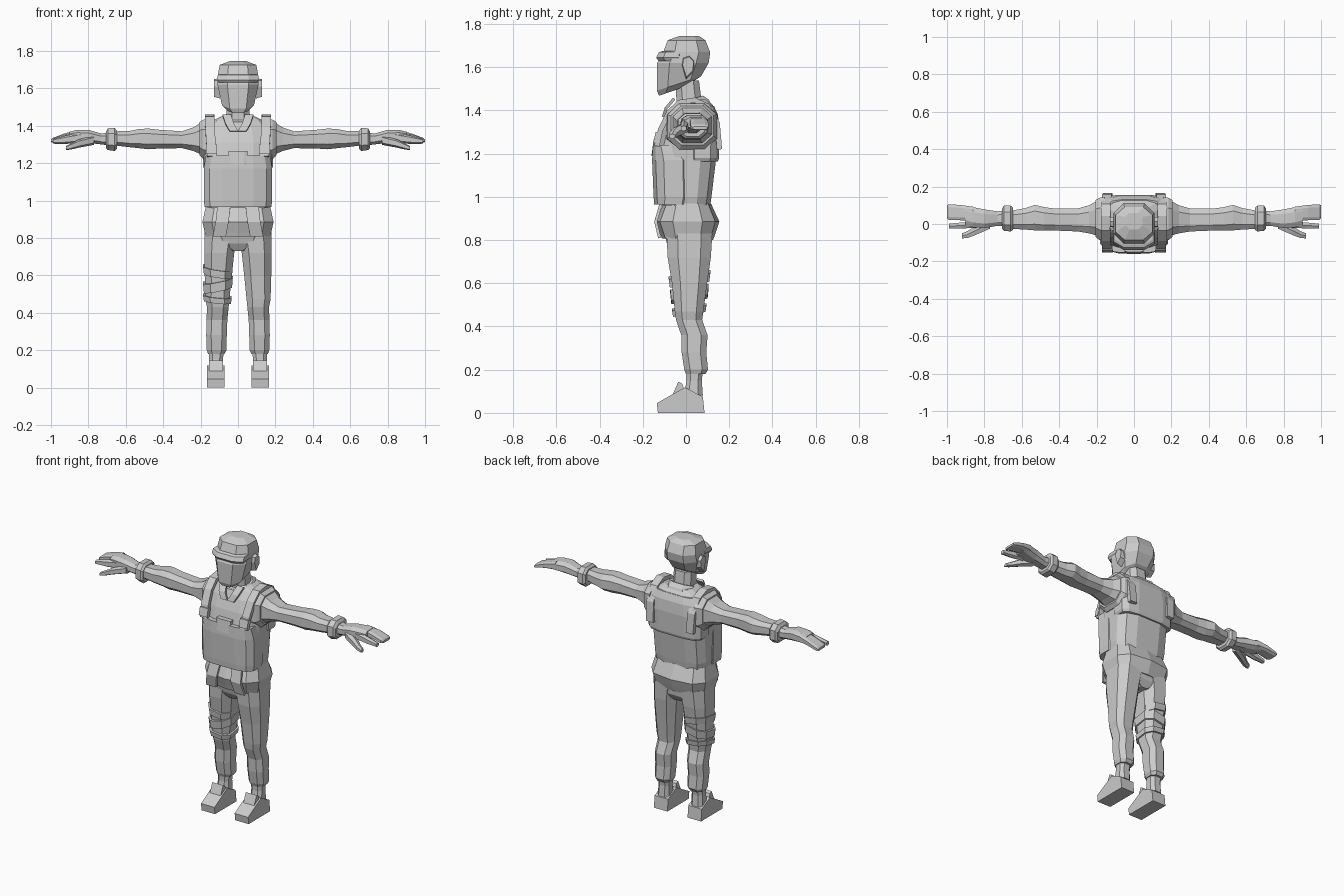
import bpy, bmesh
from math import pi, cos, sin, copysign


def finish(name, bm, mirror=False):
    bmesh.ops.recalc_face_normals(bm, faces=bm.faces)
    me = bpy.data.meshes.new(name)
    bm.to_mesh(me)
    bm.free()
    ob = bpy.data.objects.new(name, me)
    bpy.context.collection.objects.link(ob)
    if mirror:
        ob.modifiers.new("mirror", 'MIRROR').use_mirror_merge = False
    return ob


def loft(name, rings, n=8, e=0.75, axis='Z', mirror=False):
    """Rings are (t, a0, a1, b0, b1[, tilt_b, tilt_a]); a,b = x,y along Z or y,z along X."""
    bm = bmesh.new()
    loops = []
    for r in rings:
        t, a0, a1, b0, b1 = r[:5]
        tb = r[5] if len(r) > 5 else 0
        ta = r[6] if len(r) > 6 else 0
        k = cos(pi / n) ** e
        loop = []
        for i in range(n):
            g = 2 * pi * (i + 0.5) / n
            c, s = cos(g), sin(g)
            da = copysign(abs(c) ** e, c) / k * (a1 - a0) / 2
            db = copysign(abs(s) ** e, s) / k * (b1 - b0) / 2
            a, b, h = (a0 + a1) / 2 + da, (b0 + b1) / 2 + db, t + tb * db + ta * da
            loop.append(bm.verts.new((a, b, h) if axis == 'Z' else (h, a, b)))
        loops.append(loop)
    for p, q in zip(loops, loops[1:]):
        for i in range(n):
            j = (i + 1) % n
            bm.faces.new((p[i], p[j], q[j], q[i]))
    bm.faces.new(loops[0])
    bm.faces.new(loops[-1])
    return finish(name, bm, mirror)


def body(name, rings, **kw):
    """Loft centred on x: rings are (z, half_width, y_front, y_back[, tilt])."""
    return loft(name, [(r[0], -r[1], r[1], *r[2:]) for r in rings], **kw)


def prism(name, outline, x0, x1, inset=0.0):
    """Extrude a (y, z) outline from x0 to x1, mirrored to the other side."""
    bm = bmesh.new()
    cy = sum(p[0] for p in outline) / len(outline)
    cz = sum(p[1] for p in outline) / len(outline)
    k = 1 - inset
    A = [bm.verts.new((x0, y, z)) for y, z in outline]
    B = [bm.verts.new((x1, cy + (y - cy) * k, cz + (z - cz) * k)) for y, z in outline]
    n = len(outline)
    for i in range(n):
        j = (i + 1) % n
        bm.faces.new((A[i], A[j], B[j], B[i]))
    bm.faces.new(A)
    bm.faces.new(B)
    return finish(name, bm, True)


def ribbon(name, path, width, thick):
    """Flat strip along a path, wide in x, mirrored."""
    bm = bmesh.new()
    rows = [[bm.verts.new((x + s * width / 2, y, z)) for s in (-1, 1)] for x, y, z in path]
    for p, q in zip(rows, rows[1:]):
        bm.faces.new((p[0], p[1], q[1], q[0]))
    ob = finish(name, bm, True)
    m = ob.modifiers.new("thickness", 'SOLIDIFY')
    m.thickness, m.offset = thick, 0
    return ob


# Head, brim, ears, neck
body("head", [(1.49, .055, -.125, .0, .35), (1.525, .085, -.134, .07, .33),
              (1.62, .11, -.134, .105), (1.67, .108, -.105, .112),
              (1.725, .098, -.085, .09), (1.745, .045, -.03, .06)])
body("brim", [(1.63, .104, -.128, .0), (1.645, .112, -.138, .0),
              (1.67, .108, -.125, .0), (1.675, .1, -.11, .0)])
prism("ear", [(-.02, 1.61), (-.015, 1.645), (.015, 1.655), (.04, 1.63), (.035, 1.58), (.0, 1.545)],
      .095, .128, .15)
body("neck", [(1.38, .068, -.045, .09), (1.46, .062, -.045, .07), (1.54, .06, -.05, .06)])

# Collar with two front points
body("collar", [(1.38, .125, -.085, .13, .2), (1.425, .095, -.07, .105, .3), (1.445, .075, -.06, .078, .35)])
ribbon("collar_point", [(.06, -.055, 1.455), (.045, -.092, 1.41), (.022, -.105, 1.37)], .045, .014)

# Torso and front bib
body("torso", [(.96, .17, -.12, .112), (1.0, .178, -.12, .118), (1.165, .18, -.125, .138),
               (1.24, .182, -.125, .142), (1.31, .182, -.108, .148), (1.38, .165, -.08, .142),
               (1.425, .14, -.05, .125), (1.45, .09, -.03, .1)], n=12, e=.6)
body("bib", [(.965, .178, -.147, .03), (1.0, .183, -.15, .04), (1.17, .183, -.157, .04),
             (1.24, .172, -.153, -.02)], n=12, e=.6)
body("back_yoke", [(1.165, .178, .0, .148), (1.18, .186, .0, .153), (1.31, .186, .0, .156),
                   (1.38, .168, .02, .148), (1.42, .14, .03, .13)], n=12, e=.55)
body("bib_pocket", [(1.19, .05, -.16, -.12), (1.265, .05, -.15, -.11)], e=.4)

# Shoulder straps and buckles
ribbon("shoulder_strap", [(.14, -.135, 1.235), (.145, -.118, 1.31), (.15, -.08, 1.39), (.152, -.03, 1.438),
                          (.152, .04, 1.448), (.15, .1, 1.42), (.145, .145, 1.34), (.14, .155, 1.22)], .05, .024)
prism("buckle", [(-.153, 1.25), (-.14, 1.3), (-.115, 1.3), (-.125, 1.25)], .112, .17)

# Armhole trim, sleeves, cuffs
loft("armhole", [(.155, -.09, .145, 1.215, 1.435), (.185, -.085, .14, 1.22, 1.432),
                 (.205, -.07, .128, 1.24, 1.42)], axis='X', mirror=True)
loft("sleeve", [(.14, -.07, .13, 1.22, 1.43), (.205, -.06, .12, 1.25, 1.412), (.24, -.05, .1, 1.265, 1.39),
                (.3, -.04, .083, 1.28, 1.37), (.42, -.035, .082, 1.278, 1.378),
                (.48, -.036, .09, 1.274, 1.385), (.53, -.034, .102, 1.28, 1.382),
                (.58, -.03, .085, 1.285, 1.372), (.66, -.025, .07, 1.295, 1.37)], axis='X', mirror=True)
loft("cuff", [(.648, -.032, .088, 1.275, 1.375), (.66, -.04, .098, 1.265, 1.388),
              (.695, -.036, .098, 1.27, 1.386), (.705, -.025, .085, 1.28, 1.37)], axis='X', mirror=True)

# Hands
loft("palm", [(.69, -.01, .07, 1.295, 1.365), (.73, -.01, .068, 1.3, 1.358), (.8, -.022, .078, 1.308, 1.378),
              (.86, -.018, .09, 1.315, 1.378), (.9, -.005, .095, 1.32, 1.368)], axis='X', mirror=True)
loft("fingers", [(.86, .015, .092, 1.325, 1.376), (.93, .02, .102, 1.322, 1.358),
                 (.99, .022, .105, 1.31, 1.335), (1.0, .03, .1, 1.312, 1.326)], axis='X', e=.55, mirror=True)
loft("index_finger", [(.84, -.02, .015, 1.312, 1.36), (.92, -.024, .008, 1.305, 1.345),
                      (.99, -.024, .002, 1.305, 1.328)], n=6, axis='X', mirror=True)
loft("thumb", [(.77, -.025, .025, 1.3, 1.345), (.85, -.06, -.012, 1.285, 1.325),
               (.89, -.075, -.038, 1.275, 1.305), (.92, -.077, -.05, 1.27, 1.29)], n=6, axis='X', mirror=True)

# Shirt hem and seat
body("shirt_hem", [(.805, .172, -.108, .122, -.03), (.83, .178, -.115, .132), (.885, .19, -.135, .15),
                   (.97, .172, -.1, .112)], n=10, e=.65)
ribbon("hem_flap", [(.075, -.115, .97), (.085, -.14, .885), (.1, -.122, .81)], .07, .014)
body("seat", [(.73, .04, -.06, .09), (.77, .15, -.085, .115), (.83, .17, -.1, .12)])

# Trouser legs, ankles, shoes
loft("trouser_leg", [(.83, .0, .178, -.09, .122), (.72, .02, .18, -.085, .115), (.6, .033, .178, -.065, .098),
                     (.47, .046, .174, -.052, .08), (.43, .05, .166, -.046, .075),
                     (.36, .057, .168, -.022, .1), (.28, .06, .17, -.02, .094),
                     (.2, .062, .167, -.008, .102), (.18, .072, .16, .0, .09)], mirror=True)
loft("ankle", [(.21, .076, .156, .0, .08), (.15, .08, .154, .003, .073), (.08, .078, .158, -.01, .078)],
     mirror=True)
prism("shoe", [(-.13, 0), (-.135, .045), (-.07, .082), (-.005, .118), (.078, .075), (.086, .0)], .071, .166)
prism("shoe_tongue", [(-.065, .075), (-.055, .1), (-.035, .145), (-.018, .135), (.0, .09)], .08, .156)

# Wraps around one leg only
for i, (z, h, x0, y0, y1) in enumerate([(.62, .04, -.038, -.075, .108), (.55, .05, -.036, -.068, .1),
                                        (.475, .03, -.042, -.06, .09)]):
    sl = (-.15, .2, -.1)[i]
    loft(f"leg_wrap_{i + 1}", [(z - h / 2, -.182, x0 + .004, y0, y1, .15, sl),
                               (z + h / 2, -.187, x0 + .008, y0 - .005, y1 + .005, .15, sl)])
